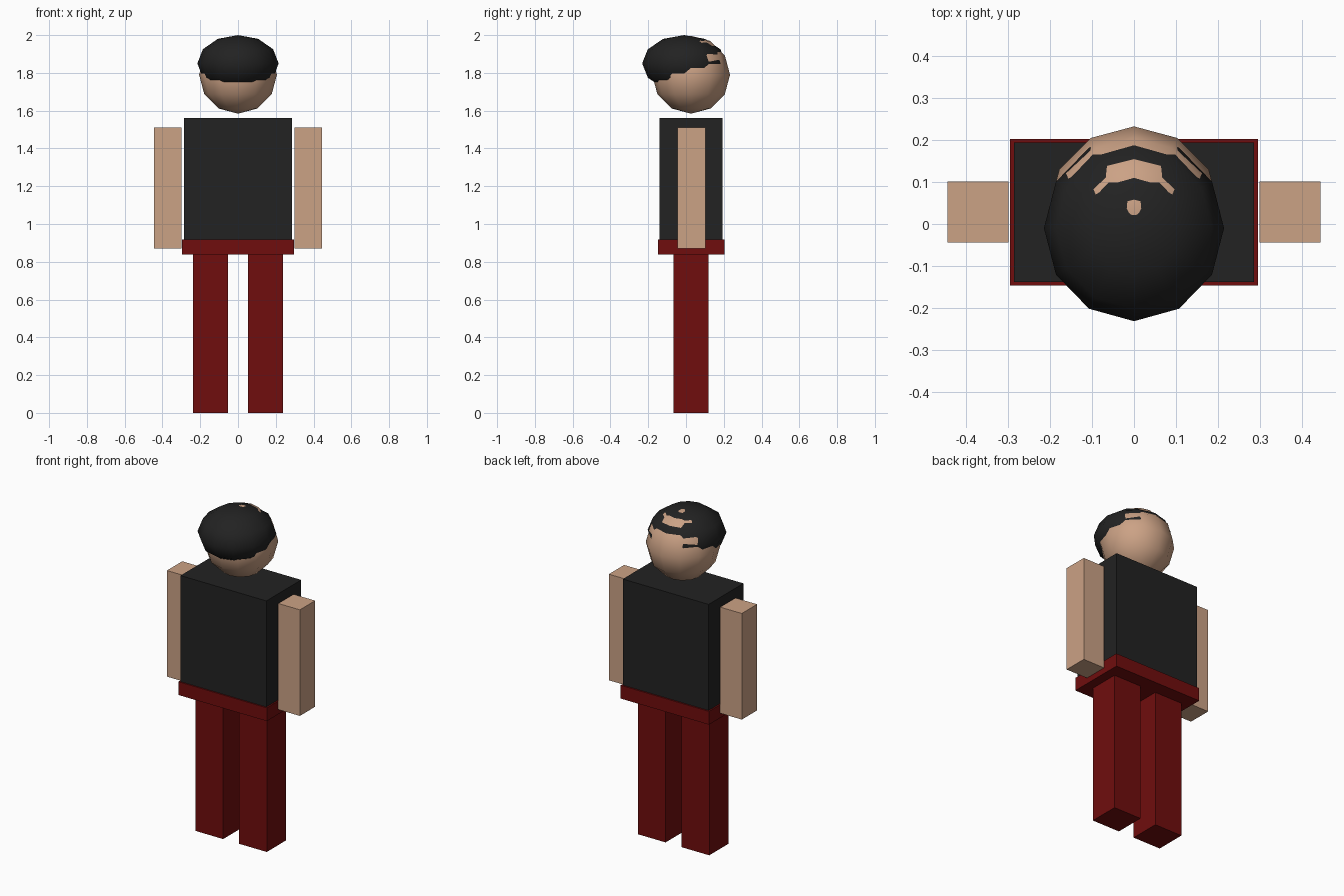
import bpy
import math

cube = bpy.data.objects.get("Cube")
if cube:
    bpy.data.objects.remove(cube, do_unlink=True)


def make_material(name, color):
    mat = bpy.data.materials.new(name)
    mat.use_nodes = True
    mat.diffuse_color = (*color, 1)
    mat.node_tree.nodes["Principled BSDF"].inputs["Base Color"].default_value = (*color, 1)
    return mat


skin = make_material("skin", (0.6, 0.36, 0.235))
black = make_material("black", (0.016, 0.016, 0.016))
red = make_material("dark red", (0.16, 0.004, 0.004))


def box(name, x, y, z, mat):
    """Box spanning the given (min, max) pairs."""
    spans = (x, y, z)
    bpy.ops.mesh.primitive_cube_add(size=1, location=[sum(s) / 2 for s in spans])
    obj = bpy.context.object
    obj.name = name
    obj.scale = [s[1] - s[0] for s in spans]
    bpy.ops.object.transform_apply(location=False, rotation=False, scale=True)
    obj.data.materials.append(mat)
    return obj


def ball(name, center, radii, mat):
    """Smooth low-poly ellipsoid."""
    bpy.ops.mesh.primitive_uv_sphere_add(segments=12, ring_count=6, radius=1, location=center)
    obj = bpy.context.object
    obj.name = name
    obj.scale = radii
    bpy.ops.object.transform_apply(location=False, rotation=False, scale=True)
    bpy.ops.object.shade_smooth()
    obj.data.materials.append(mat)
    return obj


# Torso and hips
box("torso", (-0.287, 0.287), (-0.139, 0.194), (0.918, 1.56), black)
box("hips", (-0.296, 0.296), (-0.147, 0.203), (0.838, 0.918), red)

# Limbs on both sides
for side, s in (("left", 1), ("right", -1)):
    box(side + "_leg", sorted((s * 0.053, s * 0.239)), (-0.066, 0.119), (0, 0.838), red)
    box(side + "_arm", sorted((s * 0.30, s * 0.445)), (-0.044, 0.102), (0.87, 1.512), skin)

# Head with a flattened cap of hair pushed forward over it
ball("head", (0, 0.027, 1.79), (0.206, 0.206, 0.206), skin)
ball("hair", (0, -0.01, 1.85), (0.215, 0.222, 0.15), black)
